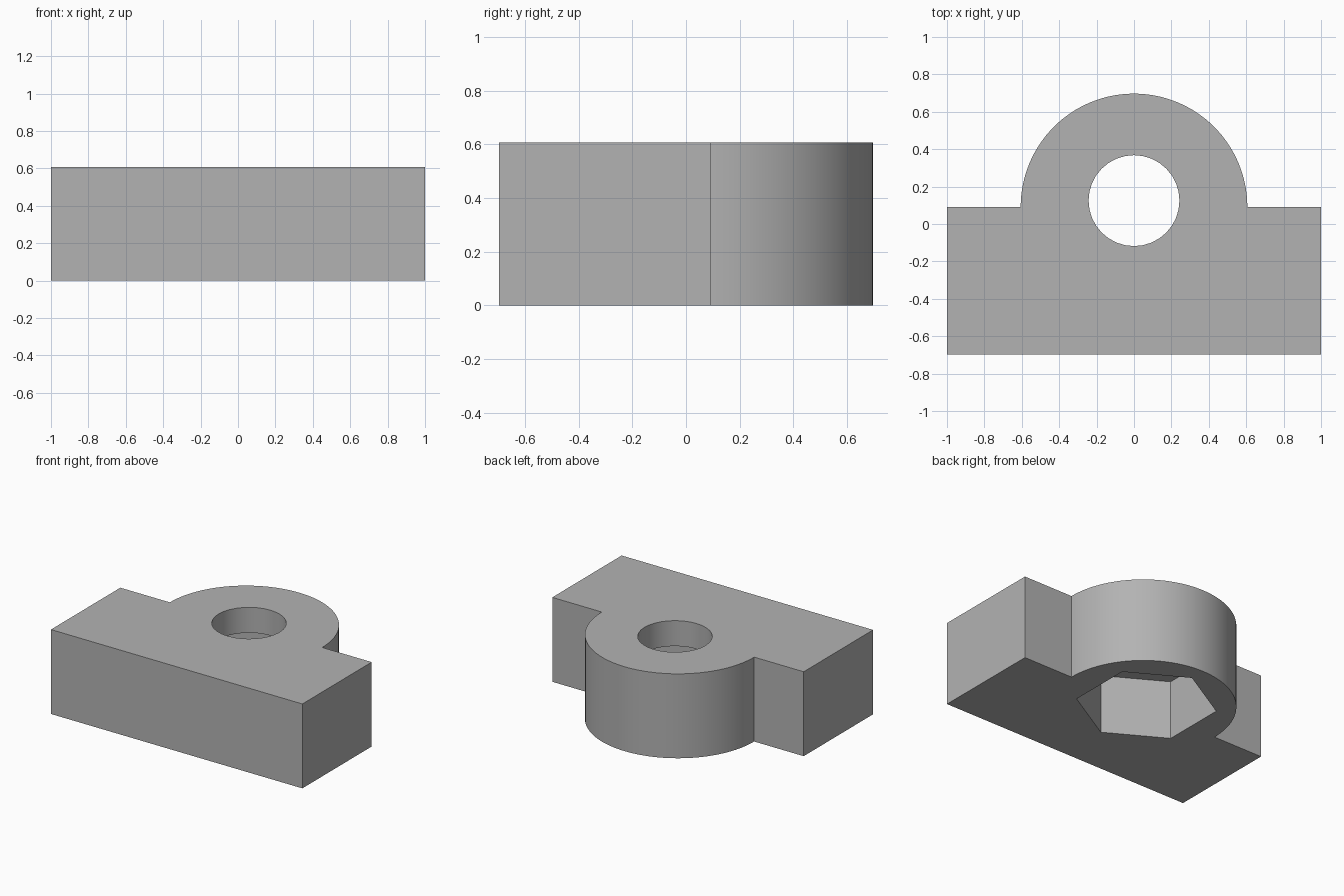
import bpy
import bmesh
from math import cos, sin, pi, radians

cube = bpy.data.objects.get("Cube")
if cube:
    bpy.data.objects.remove(cube, do_unlink=True)

HEIGHT = 0.607
FRONT, STEP = -0.697, 0.091      # front face and rear shoulder positions in y
BOSS_RADIUS = 0.606
HOLE_Y = 0.125
POCKET_DEPTH = 0.424

grey = bpy.data.materials.new("plain_grey")
grey.use_nodes = True
colour = (0.45, 0.45, 0.45, 1)
grey.diffuse_color = colour
grey.node_tree.nodes["Principled BSDF"].inputs["Base Color"].default_value = colour


def arc(radius, cy, count, start=0.0, sweep=2 * pi):
    return [(radius * cos(start + sweep * i / count),
             cy + radius * sin(start + sweep * i / count)) for i in range(count)]


def prism(name, outline, z0, z1):
    """Extrude a flat outline from z0 up to z1."""
    bm = bmesh.new()
    face = bm.faces.new([bm.verts.new((x, y, z0)) for x, y in outline])
    top = bmesh.ops.extrude_face_region(bm, geom=[face])["geom"]
    bmesh.ops.translate(bm, vec=(0, 0, z1 - z0),
                        verts=[v for v in top if isinstance(v, bmesh.types.BMVert)])
    bmesh.ops.recalc_face_normals(bm, faces=bm.faces)
    mesh = bpy.data.meshes.new(name)
    bm.to_mesh(mesh)
    bm.free()
    mesh.materials.append(grey)
    obj = bpy.data.objects.new(name, mesh)
    bpy.context.collection.objects.link(obj)
    return obj


# Block with a half-round boss at the back
boss = arc(BOSS_RADIUS, STEP, 64, 0, pi) + [(-BOSS_RADIUS, STEP)]
outline = [(-1, STEP), (-1, FRONT), (1, FRONT), (1, STEP)] + boss
body = prism("mounting_block", outline, 0, HEIGHT)

# Through hole above a hexagonal nut pocket open at the bottom
cutters = [
    prism("hole_cutter", arc(0.243, HOLE_Y, 32), POCKET_DEPTH - 0.1, HEIGHT + 0.1),
    prism("nut_pocket_cutter", arc(0.46, HOLE_Y, 6, radians(30)), -0.1, POCKET_DEPTH),
]

bpy.ops.object.select_all(action='DESELECT')
bpy.context.view_layer.objects.active = body
body.select_set(True)
for cutter in cutters:
    cutter.hide_render = True
    cut = body.modifiers.new("cut", 'BOOLEAN')
    cut.operation = 'DIFFERENCE'
    cut.solver = 'EXACT'
    cut.object = cutter
    bpy.ops.object.modifier_apply(modifier=cut.name)
    bpy.data.objects.remove(cutter, do_unlink=True)

bpy.ops.object.shade_smooth_by_angle(angle=radians(30))
